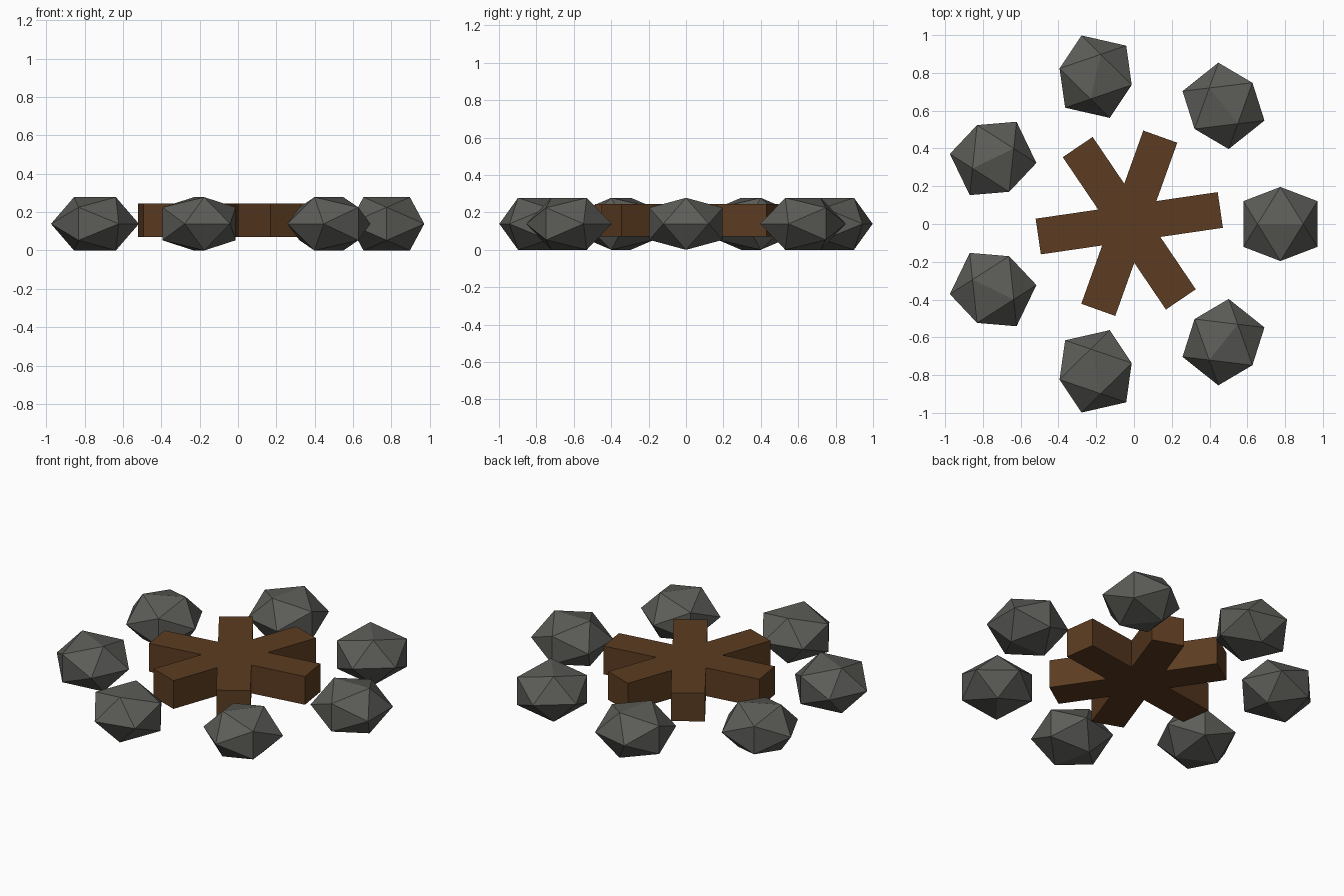
import bpy
import bmesh
from math import radians, sqrt, tau, cos, sin
from mathutils import Matrix

cube = bpy.data.objects.get("Cube")
if cube:
    bpy.data.objects.remove(cube, do_unlink=True)

CENTRE_X = -0.025


def make_material(name, colour):
    mat = bpy.data.materials.new(name)
    mat.use_nodes = True
    mat.diffuse_color = colour
    mat.node_tree.nodes["Principled BSDF"].inputs["Base Color"].default_value = colour
    return mat


def make_object(name, bm, mat):
    bmesh.ops.recalc_face_normals(bm, faces=bm.faces)
    mesh = bpy.data.meshes.new(name)
    bm.to_mesh(mesh)
    bm.free()
    mesh.materials.append(mat)
    obj = bpy.data.objects.new(name, mesh)
    bpy.context.collection.objects.link(obj)
    return obj


stone_grey = make_material("stone grey", (0.107, 0.109, 0.098, 1))
wood_brown = make_material("wood brown", (0.107, 0.045, 0.015, 1))

# Ring of stones: flattened icosahedra resting on an edge
STONES, RING, HALF_WIDTH, HALF_HEIGHT = 7, 0.8, 0.196, 0.139
short = HALF_WIDTH * (sqrt(5) - 1) / 2
for i in range(STONES):
    angle = tau * i / STONES
    bm = bmesh.new()
    for a in (-HALF_WIDTH, HALF_WIDTH):
        for b in (-short, short):
            for corner in ((a, b, 0), (0, a, b), (b, 0, a)):
                bm.verts.new(corner)
    bmesh.ops.convex_hull(bm, input=bm.verts)
    bm.transform(Matrix.Diagonal((1, 1, HALF_HEIGHT / HALF_WIDTH, 1)))
    stone = make_object(f"ring_stone_{i + 1}", bm, stone_grey)
    stone.location = (CENTRE_X + RING * cos(angle), RING * sin(angle), HALF_HEIGHT)
    stone.rotation_euler.z = -angle

# Crossed square logs
for i, degrees in enumerate((8.3, 70.3, 124.1)):
    bm = bmesh.new()
    bmesh.ops.create_cube(bm, size=1)
    bm.transform(Matrix.Diagonal((0.974, 0.191, 0.174, 1)))
    log = make_object(f"log_{i + 1}", bm, wood_brown)
    log.location = (CENTRE_X, 0.004, 0.157)
    log.rotation_euler.z = radians(degrees)
